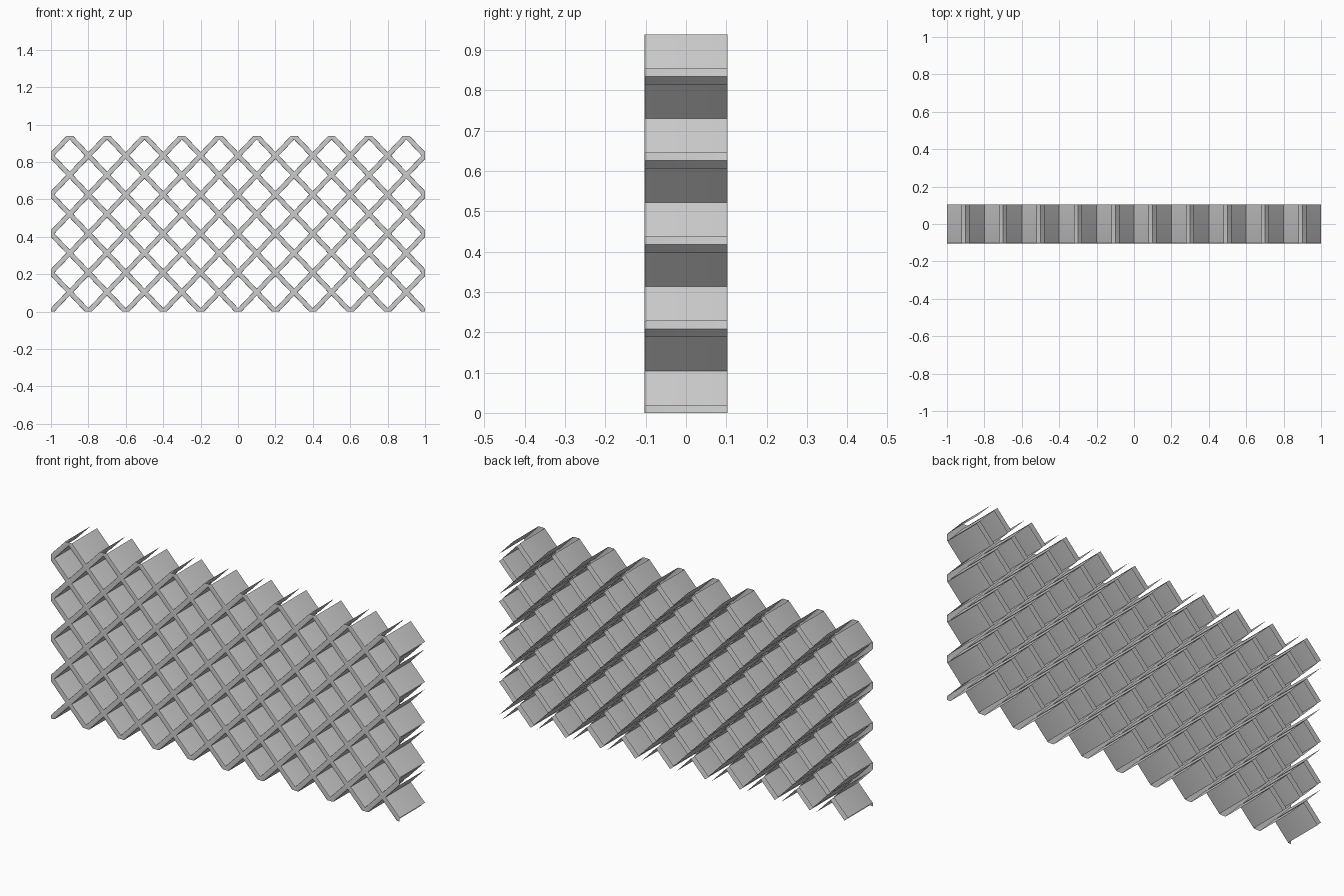
import bpy, bmesh

if "Cube" in bpy.data.objects:
    bpy.data.objects.remove(bpy.data.objects["Cube"])

# Diamond lattice: hollow strips, open at the back and at the clipped outer edges
PITCH_X, PITCH_Z = 0.1, 0.1043      # half-diagonals of one diamond cell
COLS, ROWS = 10, 9                  # lattice extents: columns -10..10, rows 0..9
HALF_DEPTH = 0.1035

# Cross-section of a strip from its centre line to the back: (inset, y)
SECTION = [(0.0, -HALF_DEPTH), (0.0145, -HALF_DEPTH),
           (0.0175, -HALF_DEPTH + 0.0012), (0.0188, -HALF_DEPTH + 0.0045),
           (0.0188, HALF_DEPTH)]

# Corners of a cell, counter-clockwise seen from the front
CORNERS = [(1, 0), (0, 1), (-1, 0), (0, -1)]


def inside(i, k):
    return -COLS <= i <= COLS and 0 <= k <= ROWS


def add_side(bm, i, k, a, b):
    """One side of a cell: half a strip's front, rounded lip and inner wall."""
    rings = []
    for inset, y in SECTION:
        ring = []
        for cx, cz in (a, b):
            x = i * PITCH_X + cx * (PITCH_X - inset)
            z = k * PITCH_Z + cz * (PITCH_Z - inset)
            ring.append(bm.verts.new((x, y, z)))
        rings.append(ring)
    for r, s in zip(rings, rings[1:]):
        bm.faces.new((r[0], r[1], s[1], s[0]))


bm = bmesh.new()
for i in range(-COLS, COLS + 1):
    for k in range(ROWS + 1):
        if (i + k) % 2 == 0:
            continue                # even points are strip crossings
        for n in range(4):
            a, b = CORNERS[n], CORNERS[(n + 1) % 4]
            # border cells keep only the sides that lie within the panel
            if inside(i + a[0], k + a[1]) and inside(i + b[0], k + b[1]):
                add_side(bm, i, k, a, b)

bmesh.ops.remove_doubles(bm, verts=bm.verts, dist=0.0002)
mesh = bpy.data.meshes.new("diamond_lattice")
bm.to_mesh(mesh)
bm.free()
lattice = bpy.data.objects.new("diamond_lattice", mesh)
bpy.context.collection.objects.link(lattice)

# Smooth the rounded lip, keep the diamond corners sharp
bpy.context.view_layer.objects.active = lattice
lattice.select_set(True)
bpy.ops.object.shade_smooth_by_angle(angle=0.7)
